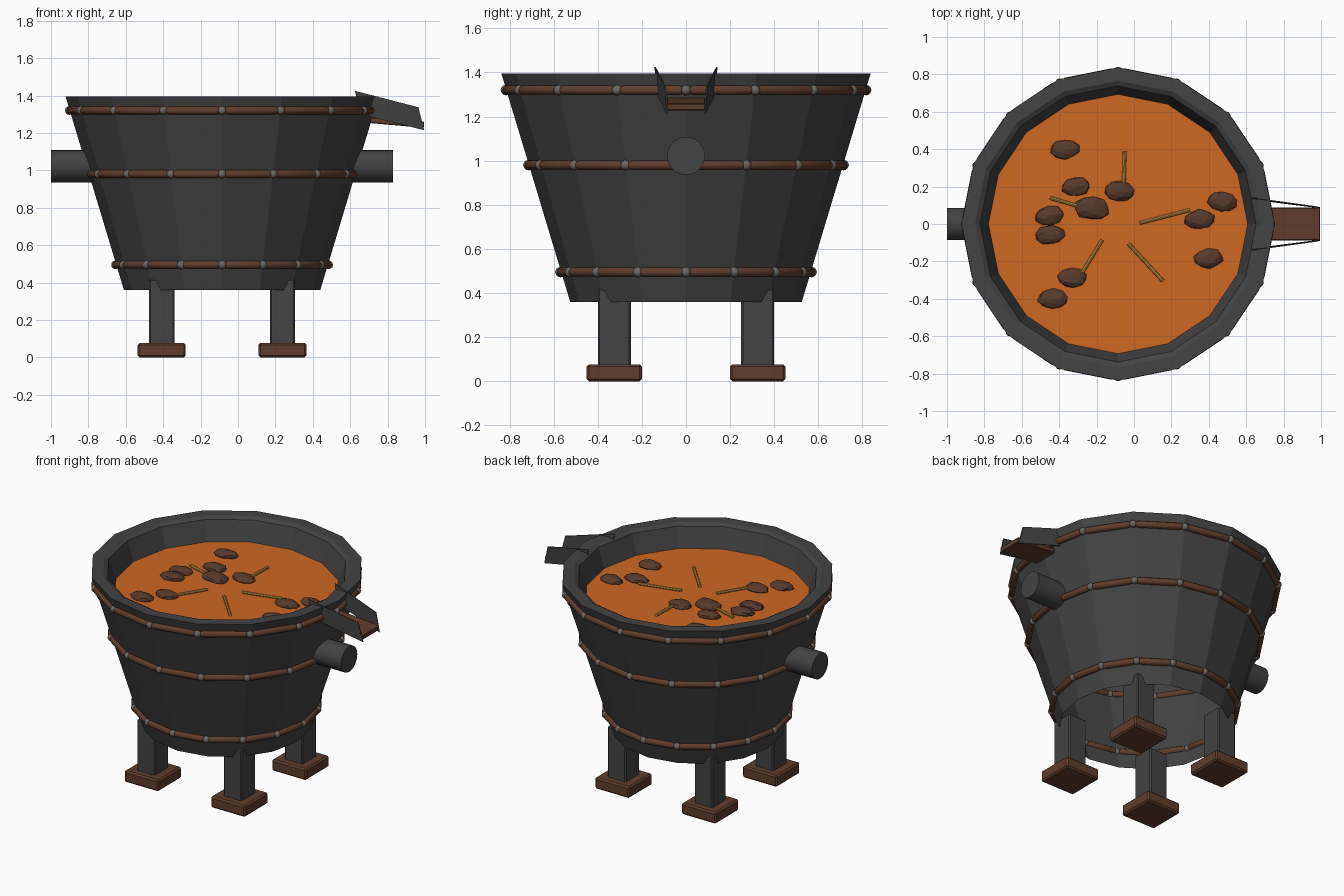
import bpy, bmesh, math, random
from mathutils import Vector, Matrix

if "Cube" in bpy.data.objects:
    bpy.data.objects.remove(bpy.data.objects["Cube"])

random.seed(4)
CX = -0.085          # vessel axis
SIDES = 16
SOUP_Z = 1.25


def material(name, rgb):
    m = bpy.data.materials.new(name)
    m.diffuse_color = (*rgb, 1)
    m.use_nodes = True
    m.node_tree.nodes["Principled BSDF"].inputs["Base Color"].default_value = m.diffuse_color
    return m


IRON = material("dark iron", (0.056, 0.056, 0.057))
WOOD = material("rusty brown", (0.115, 0.047, 0.026))
STUD = material("grey stud", (0.15, 0.135, 0.12))
SOUP = material("orange liquid", (0.62, 0.14, 0.016))
CHUNK = material("dark brown chunk", (0.095, 0.042, 0.026))
STRAW = material("golden straw", (0.55, 0.28, 0.05))


def finish(name, bm, mat, smooth=False):
    bmesh.ops.recalc_face_normals(bm, faces=bm.faces)
    me = bpy.data.meshes.new(name)
    bm.to_mesh(me)
    bm.free()
    me.materials.append(mat)
    ob = bpy.data.objects.new(name, me)
    bpy.context.collection.objects.link(ob)
    if smooth:
        bpy.context.view_layer.objects.active = ob
        ob.select_set(True)
        bpy.ops.object.shade_smooth_by_angle(angle=math.radians(40))
        ob.select_set(False)
    return ob


def rod(bm, a, b, r, sides=10, chamfer=0.0):
    """Capped rod from a to b, optionally with narrowed ends."""
    a, b = Vector(a), Vector(b)
    d = (b - a).normalized()
    rot = d.to_track_quat('Z', 'Y').to_matrix()
    stops = [(a, r), (b, r)]
    if chamfer:
        stops = [(a, r * 0.7), (a + d * chamfer, r), (b - d * chamfer, r), (b, r * 0.7)]
    rings = []
    for p, rad in stops:
        rings.append([bm.verts.new(p + rot @ Vector((rad * math.cos(t), rad * math.sin(t), 0)))
                      for t in (2 * math.pi * i / sides for i in range(sides))])
    for lo, hi in zip(rings, rings[1:]):
        for i in range(sides):
            j = (i + 1) % sides
            bm.faces.new((lo[i], lo[j], hi[j], hi[i]))
    bm.faces.new(rings[0][::-1])
    bm.faces.new(rings[-1])


def box(name, centre, size, mat, bevel=0.0, pitch=0.0):
    bm = bmesh.new()
    bmesh.ops.create_cube(bm, size=1, matrix=Matrix.Diagonal((*size, 1)))
    if bevel:
        bmesh.ops.bevel(bm, geom=bm.edges[:], offset=bevel, segments=1, affect='EDGES')
    bm.transform(Matrix.Translation(centre) @ Matrix.Rotation(pitch, 4, 'Y'))
    return finish(name, bm, mat)


def corner(k, r, z):
    t = 2 * math.pi * k / SIDES
    return Vector((CX + r * math.cos(t), r * math.sin(t), z))


def wall_radius(z):
    return 0.525 + (z - 0.36) / 1.035 * 0.31


# Tapered vessel, open underneath, with a thick rim
profile = [(0.525, 0.36), (0.837, 1.395), (0.765, 1.395), (0.738, 1.38), (0.69, 1.24)]
bm = bmesh.new()
rings = [[bm.verts.new(corner(k, r, z)) for k in range(SIDES)] for r, z in profile]
for lo, hi in zip(rings, rings[1:]):
    for k in range(SIDES):
        j = (k + 1) % SIDES
        bm.faces.new((lo[k], lo[j], hi[j], hi[k]))
finish("vessel", bm, IRON)

# Liquid surface
bm = bmesh.new()
bm.faces.new([bm.verts.new(corner(k, 0.693, SOUP_Z)) for k in range(SIDES)])
finish("liquid", bm, SOUP)

# Three hoops made of short rods, with a stud at every joint
for label, z in (("lower", 0.495), ("middle", 0.98), ("upper", 1.32)):
    r = wall_radius(z) + 0.004
    rods, studs = bmesh.new(), bmesh.new()
    for k in range(SIDES):
        a, b = corner(k, r, z), corner(k + 1, r, z)
        rod(rods, a.lerp(b, 0.04), a.lerp(b, 0.96), 0.022, 10, 0.02)
        bmesh.ops.create_icosphere(studs, subdivisions=2, radius=0.024,
                                   matrix=Matrix.Translation(a))
    finish(label + "_hoop", rods, WOOD, True)
    finish(label + "_hoop_studs", studs, STUD, True)

# Side pivots
for side, label in ((-1, "left"), (1, "right")):
    bm = bmesh.new()
    rod(bm, (CX + side * 0.66, 0, 1.022), (CX + side * 0.915, 0, 1.022), 0.086, 24)
    finish(label + "_pivot", bm, IRON, True)

# Legs and feet
for sx in (-1, 1):
    for sy in (-1, 1):
        x, y = CX + sx * 0.323, sy * 0.325
        box("leg", (x, y, 0.24), (0.136, 0.15, 0.36), IRON, 0.008)
        box("foot", (x, y, 0.0385), (0.256, 0.25, 0.077), WOOD, 0.01)

# Pouring spout: board and two converging cheeks
box("spout_board", (0.85, 0, 1.256), (0.29, 0.175, 0.032), WOOD, 0.004, math.radians(5))
for s in (-1, 1):
    outline = [(0.625, 0.143, 1.425), (0.965, 0.096, 1.337), (0.995, 0.09, 1.215),
               (0.655, 0.133, 1.30)]
    bm = bmesh.new()
    f = bm.faces.new([bm.verts.new((x, s * y, z)) for x, y, z in outline])
    ext = bmesh.ops.extrude_face_region(bm, geom=[f])
    for v in ext["geom"]:
        if isinstance(v, bmesh.types.BMVert):
            v.co.y -= s * 0.006
    finish("spout_cheek", bm, IRON)

# Floating chunks
spots = [(-.37, .40), (-.31, .20), (-.225, .085), (-.08, .175), (-.45, .045), (-.45, -.058),
         (-.33, -.29), (-.435, -.40), (.47, .12), (.35, .025), (.40, -.185)]
for i, (x, y) in enumerate(spots):
    k = 1.2 if i == 2 else 1.0
    bm = bmesh.new()
    bmesh.ops.create_icosphere(bm, subdivisions=2, radius=1)
    for v in bm.verts:
        v.co *= random.uniform(0.9, 1.08)
    bm.transform(Matrix.Translation((x, y, SOUP_Z + 0.005))
                 @ Matrix.Rotation(random.uniform(-0.15, 0.15), 4, 'Z')
                 @ Matrix.Diagonal((0.08 * k, 0.053 * k, 0.03 * k, 1)))
    finish("chunk", bm, CHUNK)

# Floating straws
straws = [(-.05, .39, -.055, .20), (.03, .005, .30, .075), (-.17, -.085, -.28, -.265),
          (-.03, -.105, .155, -.305), (-.45, .14, -.28, .09)]
for x1, y1, x2, y2 in straws:
    bm = bmesh.new()
    rod(bm, (x1, y1, SOUP_Z + 0.008), (x2, y2, SOUP_Z + 0.008), 0.01, 8)
    finish("straw", bm, STRAW, True)
